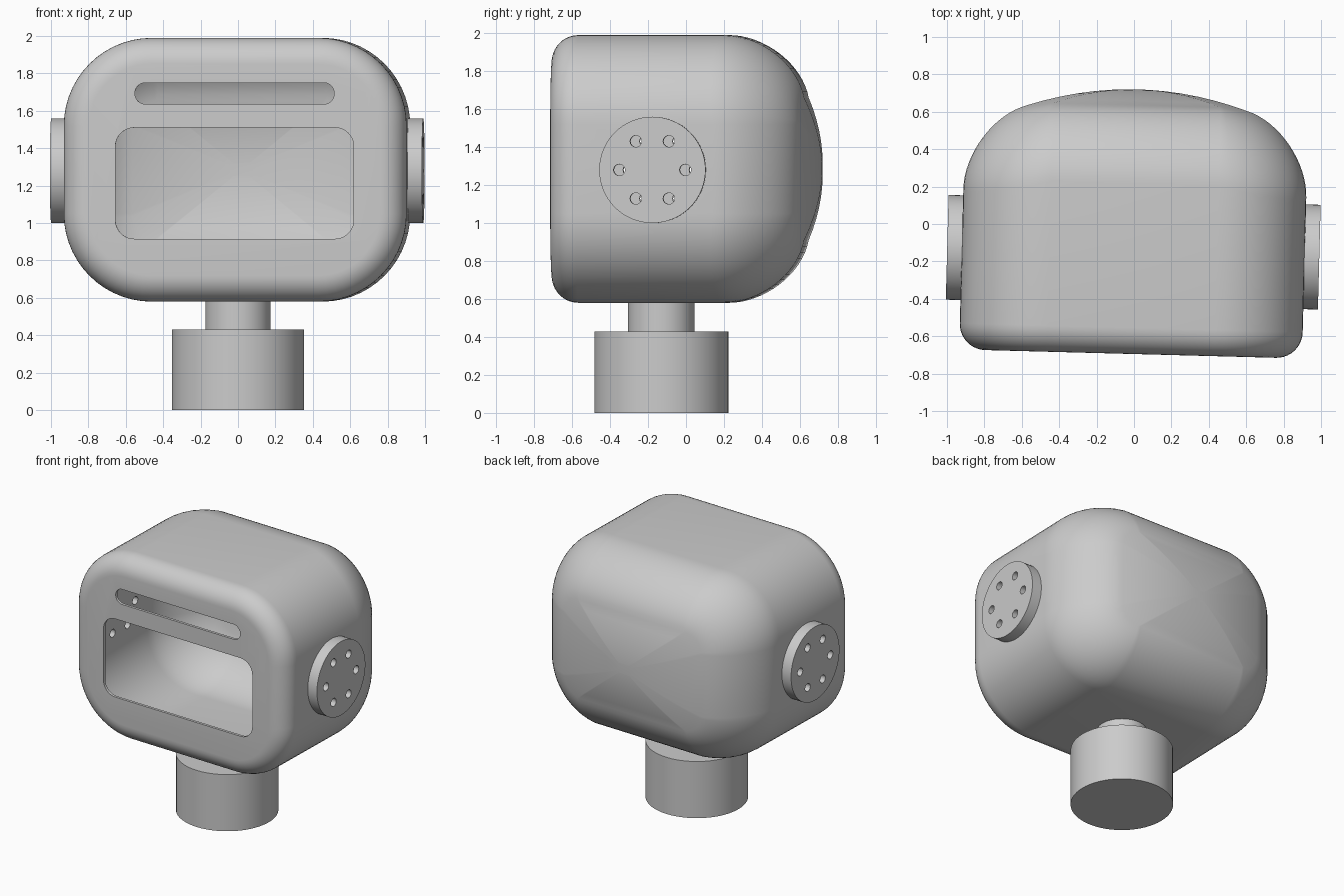
import bpy, bmesh, math
from mathutils import Matrix, Vector

cube = bpy.data.objects.get("Cube")
if cube:
    bpy.data.objects.remove(cube, do_unlink=True)

grey = bpy.data.materials.new("plain grey")
grey.use_nodes = True
GREY = (0.6, 0.6, 0.6, 1)
grey.diffuse_color = GREY
grey.node_tree.nodes["Principled BSDF"].inputs["Base Color"].default_value = GREY

TURN = Matrix.Rotation(math.radians(-1.52), 4, "Z")   # the head is turned slightly
HALF_W, HALF_H, CORNER, MID_Z = 0.917, 0.705, 0.47, 1.285
FRONT, BACK, WALL = -0.695, 0.72, 0.02
EAR_Y = -0.151


def make_object(name, bm, matrix=None):
    bmesh.ops.recalc_face_normals(bm, faces=bm.faces)
    mesh = bpy.data.meshes.new(name)
    bm.to_mesh(mesh)
    bm.free()
    mesh.materials.append(grey)
    obj = bpy.data.objects.new(name, mesh)
    bpy.context.collection.objects.link(obj)
    if matrix:
        obj.matrix_world = matrix
    return obj


def activate(obj):
    bpy.ops.object.select_all(action="DESELECT")
    obj.select_set(True)
    bpy.context.view_layer.objects.active = obj


def smooth(obj):
    activate(obj)
    bpy.ops.object.shade_smooth_by_angle(angle=math.radians(35))


def cut(obj, cutters):
    activate(obj)
    for cutter in cutters:
        mod = obj.modifiers.new("cut", "BOOLEAN")
        mod.object, mod.operation, mod.solver = cutter, "DIFFERENCE", "EXACT"
        bpy.ops.object.modifier_apply(modifier=mod.name)


def rounded_rect(half_w, half_h, radius, steps=14):
    points = []
    for quarter, (sx, sz) in enumerate([(1, 1), (-1, 1), (-1, -1), (1, -1)]):
        for i in range(steps + 1):
            a = math.pi / 2 * (quarter + i / steps)
            points.append((sx * (half_w - radius) + radius * math.cos(a),
                           sz * (half_h - radius) + radius * math.sin(a)))
    return points


def loft(rings):
    bm = bmesh.new()
    loops = [[bm.verts.new(p) for p in ring] for ring in rings]
    for a, b in zip(loops, loops[1:]):
        for i in range(len(a)):
            j = (i + 1) % len(a)
            bm.faces.new((a[i], a[j], b[j], b[i]))
    bm.faces.new(loops[0])
    bm.faces.new(loops[-1])
    return bm


def cylinder(name, radius, depth, matrix, sides=64):
    bm = bmesh.new()
    bmesh.ops.create_cone(bm, cap_ends=True, segments=sides, radius1=radius,
                          radius2=radius, depth=depth)
    return make_object(name, bm, matrix)


def dome(x, z):
    return BACK - (x * x + z * z) / 4


# Head: flat front with a small fillet, domed back with a large fillet
rings = []
R = 0.14
for i in range(11):
    a = math.pi / 2 * i / 10
    d = R * (1 - math.sin(a))
    rings.append([(x, FRONT + R * (1 - math.cos(a)), z)
                  for x, z in rounded_rect(HALF_W - d, HALF_H - d, CORNER - d)])
R = 0.33
for i in range(17):
    a = math.pi / 2 * i / 16
    d = R * (1 - math.cos(a))
    rings.append([(x, dome(x, z) - R * (1 - math.sin(a)), z)
                  for x, z in rounded_rect(HALF_W - d, HALF_H - d, CORNER - d)])
inner = rounded_rect(HALF_W - R, HALF_H - R, CORNER - R)
for s in (0.85, 0.7, 0.55, 0.4, 0.25, 0.1):
    rings.append([(x * s, dome(x * s, z * s), z * s) for x, z in inner])
head = make_object("head_shell", loft(rings), TURN @ Matrix.Translation((0, 0, MID_Z)))
activate(head)
shell = head.modifiers.new("wall", "SOLIDIFY")
shell.thickness, shell.offset, shell.use_even_offset = WALL, -1, True
bpy.ops.object.modifier_apply(modifier=shell.name)

# Cutters for the front window and the slot above it
cutters = []
for name, half_w, half_h, radius, z in [("window_cutter", 0.637, 0.297, 0.1, 1.213),
                                        ("slot_cutter", 0.533, 0.057, 0.056, 1.693)]:
    outline = rounded_rect(half_w, half_h, radius, 10)
    rings = [[(x, y, h) for x, h in outline] for y in (FRONT - 0.1, FRONT + 0.1)]
    cutters.append(make_object(name, loft(rings), TURN @ Matrix.Translation((0, 0, z))))

# Side discs with a ring of six through holes
sideways = Matrix.Rotation(math.pi / 2, 4, "Y")
discs, holes = [], []
for side, label in ((1, "left"), (-1, "right")):
    place = TURN @ Matrix.Translation((side * 0.95, EAR_Y, 1.28))
    disc = cylinder(label + "_side_disc", 0.28, 0.09, place @ sideways)
    mine = []
    for k in range(6):
        a = math.pi / 3 * k
        spot = Matrix.Translation(Vector((0, math.cos(a), math.sin(a))) * 0.174)
        mine.append(cylinder("hole_cutter", 0.03, 0.3, place @ spot @ sideways, 24))
    bpy.context.view_layer.update()
    cut(disc, mine)
    discs.append(disc)
    holes += mine
cut(head, cutters + holes)
for cutter in cutters + holes:
    bpy.data.objects.remove(cutter, do_unlink=True)

# Neck and base
neck = cylinder("neck", 0.175, 0.17, Matrix.Translation((0, -0.13, 0.505)))
base = cylinder("base", 0.353, 0.43, Matrix.Translation((0, -0.13, 0.215)))

for obj in [head, neck, base] + discs:
    smooth(obj)
